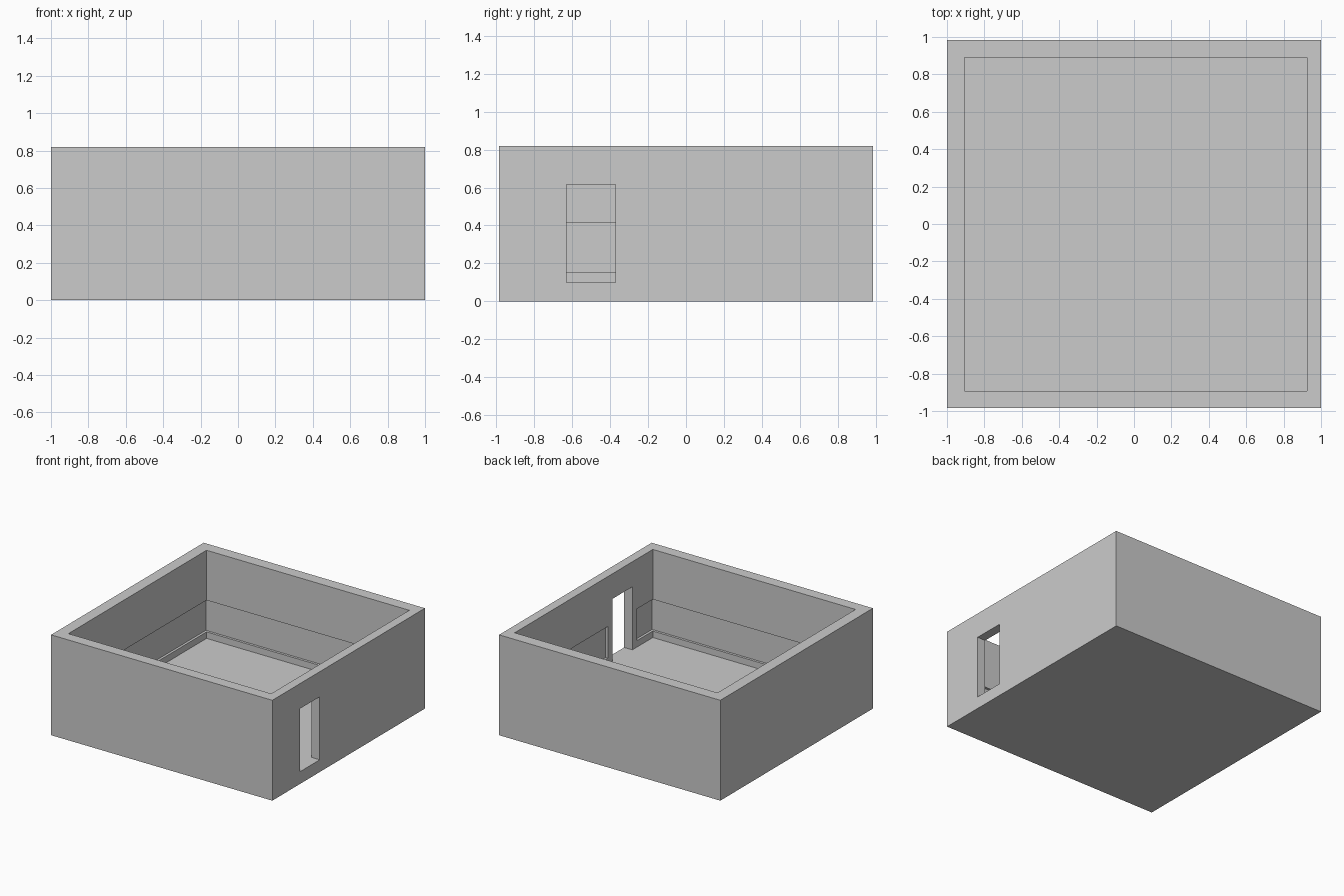
import bpy, bmesh

if "Cube" in bpy.data.objects:
    bpy.data.objects.remove(bpy.data.objects["Cube"])

# Inner room limits and wall recess depth
X0, X1, Y0, Y1 = -0.907, 0.926, -0.894, 0.889
FLOOR, TOP, D = 0.10, 0.82, 0.02
DOOR_Y0, DOOR_Y1, DOOR_TOP, MARGIN = -0.63, -0.373, 0.615, 0.06


def prism(name, outline, z0, z1):
    """Extrude a counter-clockwise xy outline from z0 to z1."""
    bm = bmesh.new()
    face = bm.faces.new([bm.verts.new((x, y, z0)) for x, y in outline])
    ext = bmesh.ops.extrude_face_region(bm, geom=[face])
    for v in ext["geom"]:
        if isinstance(v, bmesh.types.BMVert):
            v.co.z = z1
    bmesh.ops.recalc_face_normals(bm, faces=bm.faces)
    mesh = bpy.data.meshes.new(name)
    bm.to_mesh(mesh)
    bm.free()
    ob = bpy.data.objects.new(name, mesh)
    bpy.context.collection.objects.link(ob)
    return ob


def rect(x0, x1, y0, y1):
    return [(x0, y0), (x1, y0), (x1, y1), (x0, y1)]


def cut(target, cutter):
    mod = target.modifiers.new("cut", 'BOOLEAN')
    mod.operation = 'DIFFERENCE'
    mod.solver = 'EXACT'
    mod.object = cutter
    bpy.context.view_layer.objects.active = target
    bpy.ops.object.modifier_apply(modifier=mod.name)
    bpy.data.objects.remove(cutter, do_unlink=True)


# Outer block becomes floor and walls
room = prism("room_shell", rect(-1, 1, -0.985, 0.985), 0, TOP)

# Open interior
cut(room, prism("interior_cutter", rect(X0, X1, Y0, Y1), FLOOR, TOP + 0.2))

# Recessed wall band, interrupted around the doorway
ya, yb = DOOR_Y0 - MARGIN, DOOR_Y1 + MARGIN
band = [(X0 - D, Y0 - D), (X1 + D, Y0 - D), (X1 + D, ya), (X1 - 0.05, ya),
        (X1 - 0.05, yb), (X1 + D, yb), (X1 + D, Y1 + D), (X0 - D, Y1 + D)]
cut(room, prism("band_cutter", band, 0.153, 0.412))

# Doorway through the right wall, level with the floor
cut(room, prism("door_cutter", rect(X1 - 0.1, 1.2, DOOR_Y0, DOOR_Y1), FLOOR, DOOR_TOP))
